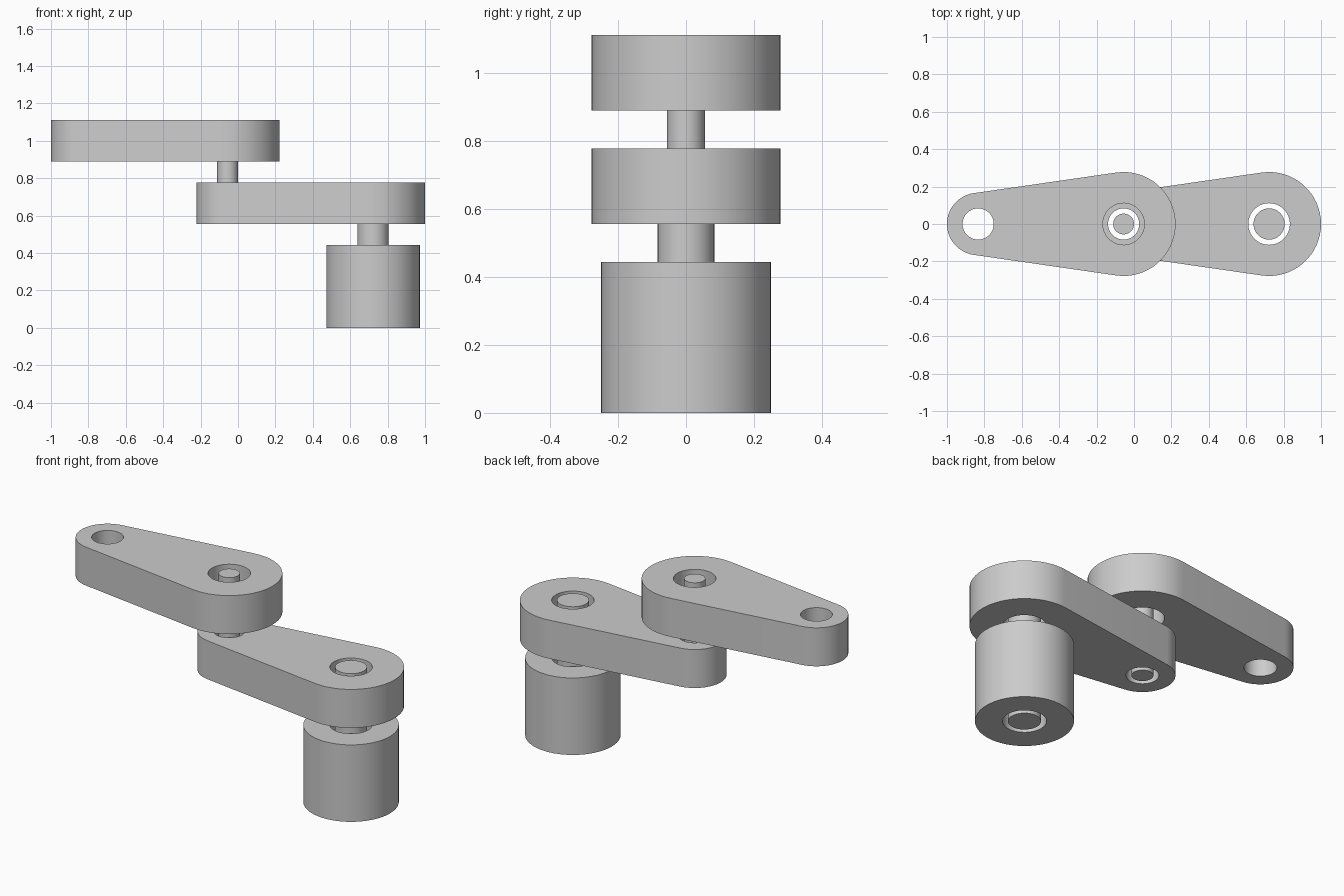
import bpy, bmesh, math

cube = bpy.data.objects.get("Cube")
if cube:
    bpy.data.objects.remove(cube, do_unlink=True)

# One plain grey for every part
grey = bpy.data.materials.new("light_grey")
grey.use_nodes = True
COLOR = (0.604, 0.604, 0.604, 1)
grey.diffuse_color = COLOR
grey.node_tree.nodes["Principled BSDF"].inputs["Base Color"].default_value = COLOR

U = 1 / 18                     # base module of the linkage
SEG = 64
BASE_X, JOINT_X, TIP_X = 13 * U, -U, -15 * U


def arc(cx, r, start, end, steps):
    """Points on an arc centred on the x axis, both ends included."""
    angles = [start + (end - start) * i / steps for i in range(steps + 1)]
    return [(cx + r * math.cos(a), r * math.sin(a)) for a in angles]


def circle(cx, r):
    return arc(cx, r, 0, 2 * math.pi, SEG)[:-1]


def arm_outline(big_x, small_x, big_r, small_r):
    """Two end arcs joined by their common tangents."""
    t = math.pi - math.acos((big_r - small_r) / (big_x - small_x))
    return (arc(big_x, big_r, -t, t, SEG // 2)
            + arc(small_x, small_r, t, 2 * math.pi - t, SEG // 2))


def plate(name, outline, holes, z0, z1):
    """Extrude an outline with round holes from z0 up to z1."""
    bm = bmesh.new()
    edges = []
    for loop in [outline] + holes:
        verts = [bm.verts.new((x, y, z0)) for x, y in loop]
        edges += [bm.edges.new((v, verts[i - 1])) for i, v in enumerate(verts)]
    bmesh.ops.triangle_fill(bm, edges=edges, use_beauty=True)
    top = bmesh.ops.extrude_face_region(bm, geom=bm.faces[:], use_keep_orig=True)
    moved = [g for g in top["geom"] if isinstance(g, bmesh.types.BMVert)]
    bmesh.ops.translate(bm, verts=moved, vec=(0, 0, z1 - z0))
    bmesh.ops.recalc_face_normals(bm, faces=bm.faces[:])
    mesh = bpy.data.meshes.new(name)
    bm.to_mesh(mesh)
    bm.free()
    mesh.materials.append(grey)
    obj = bpy.data.objects.new(name, mesh)
    bpy.context.collection.objects.link(obj)
    bpy.ops.object.select_all(action="DESELECT")
    obj.select_set(True)
    bpy.context.view_layer.objects.active = obj
    bpy.ops.object.shade_smooth_by_angle(angle=math.radians(30))
    return obj


# Hollow base
plate("base", circle(BASE_X, 4.5 * U), [circle(BASE_X, 2 * U)], 0, 8 * U)

# Two identical tapered arms, stepped up and along
for name, big_x, small_x, z in (("lower_arm", BASE_X, JOINT_X, 10 * U),
                                ("upper_arm", JOINT_X, TIP_X, 16 * U)):
    plate(name, arm_outline(big_x, small_x, 5 * U, 3 * U),
          [circle(big_x, 2 * U), circle(small_x, 1.5 * U)], z, z + 4 * U)

# Pins, flush with the parts they pass through
plate("base_pin", circle(BASE_X, 1.5 * U), [], 0, 14 * U)
plate("joint_pin", circle(JOINT_X, U), [], 10 * U, 20 * U)
